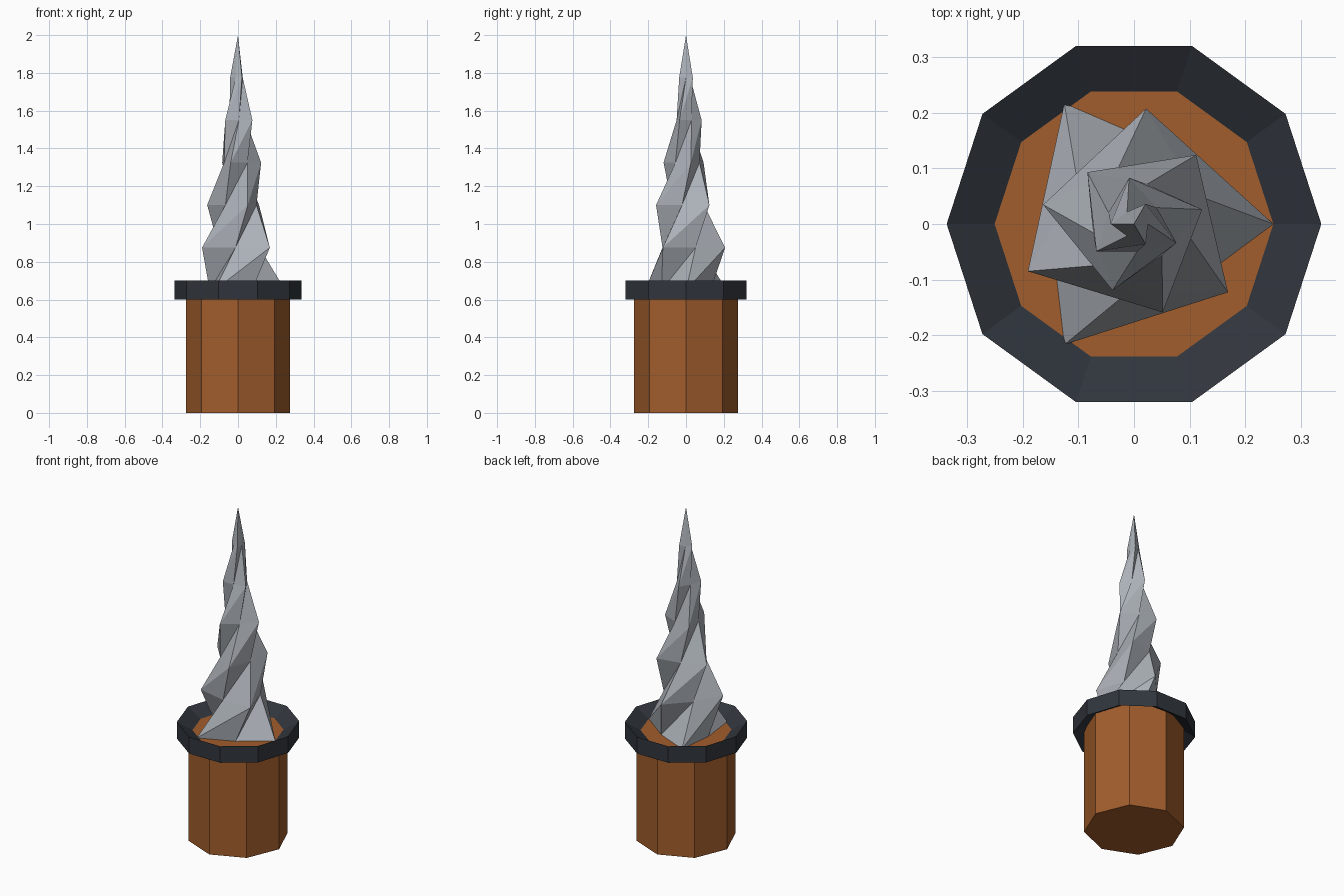
import bpy, bmesh
from math import sin, cos, radians

if "Cube" in bpy.data.objects:
    bpy.data.objects.remove(bpy.data.objects["Cube"])


def material(name, rgb):
    m = bpy.data.materials.new(name)
    m.diffuse_color = (*rgb, 1)
    m.use_nodes = True
    m.node_tree.nodes["Principled BSDF"].inputs["Base Color"].default_value = m.diffuse_color
    return m


def finish(name, bm, mat):
    bmesh.ops.recalc_face_normals(bm, faces=bm.faces)
    me = bpy.data.meshes.new(name)
    bm.to_mesh(me)
    bm.free()
    me.materials.append(mat)
    ob = bpy.data.objects.new(name, me)
    bpy.context.collection.objects.link(ob)
    return ob


def ring(bm, radii, z, turn=0):
    n = len(radii)
    return [bm.verts.new((r * cos(radians(360 * i / n + turn)),
                          r * sin(radians(360 * i / n + turn)), z))
            for i, r in enumerate(radii)]


def bridge(bm, a, b):
    n = len(a)
    for i in range(n):
        j = (i + 1) % n
        bm.faces.new((a[i], a[j], b[j], b[i]))


steel = material("steel", (0.42, 0.45, 0.49))
wood = material("wood", (0.36, 0.11, 0.025))
dark = material("dark_metal", (0.03, 0.036, 0.046))

# Octagonal handle
bm = bmesh.new()
bottom, top = ring(bm, [0.275] * 8, 0), ring(bm, [0.275] * 8, 0.65)
bridge(bm, bottom, top)
bm.faces.new(bottom)
bm.faces.new(top)
finish("handle", bm, wood)

# Ten-sided collar with a triangular section pointing inward
bm = bmesh.new()
section = [(0.336, 0.6), (0.336, 0.7), (0.25, 0.65)]
loops = [ring(bm, [r] * 10, z) for r, z in section]
for k in range(3):
    bridge(bm, loops[k], loops[(k + 1) % 3])
finish("collar", bm, dark)

# Twisted three-ridged spike tapering to a point
bm = bmesh.new()
STEPS, BASE, TIP, TWIST = 6, 0.65, 2.0, 84
levels = []
for k in range(STEPS):
    s = 1 - k / STEPS
    levels.append(ring(bm, [0.25 * s, 0.15 * s] * 3,
                       BASE + (TIP - BASE) * k / STEPS, TWIST * k))
for a, b in zip(levels, levels[1:]):
    for i in range(6):
        j = (i + 1) % 6
        bm.faces.new((a[i], a[j], b[i]))
        bm.faces.new((a[j], b[j], b[i]))
apex = bm.verts.new((0, 0, TIP))
for i in range(6):
    bm.faces.new((levels[-1][i], levels[-1][(i + 1) % 6], apex))
bm.faces.new(levels[0])
finish("spike", bm, steel)
